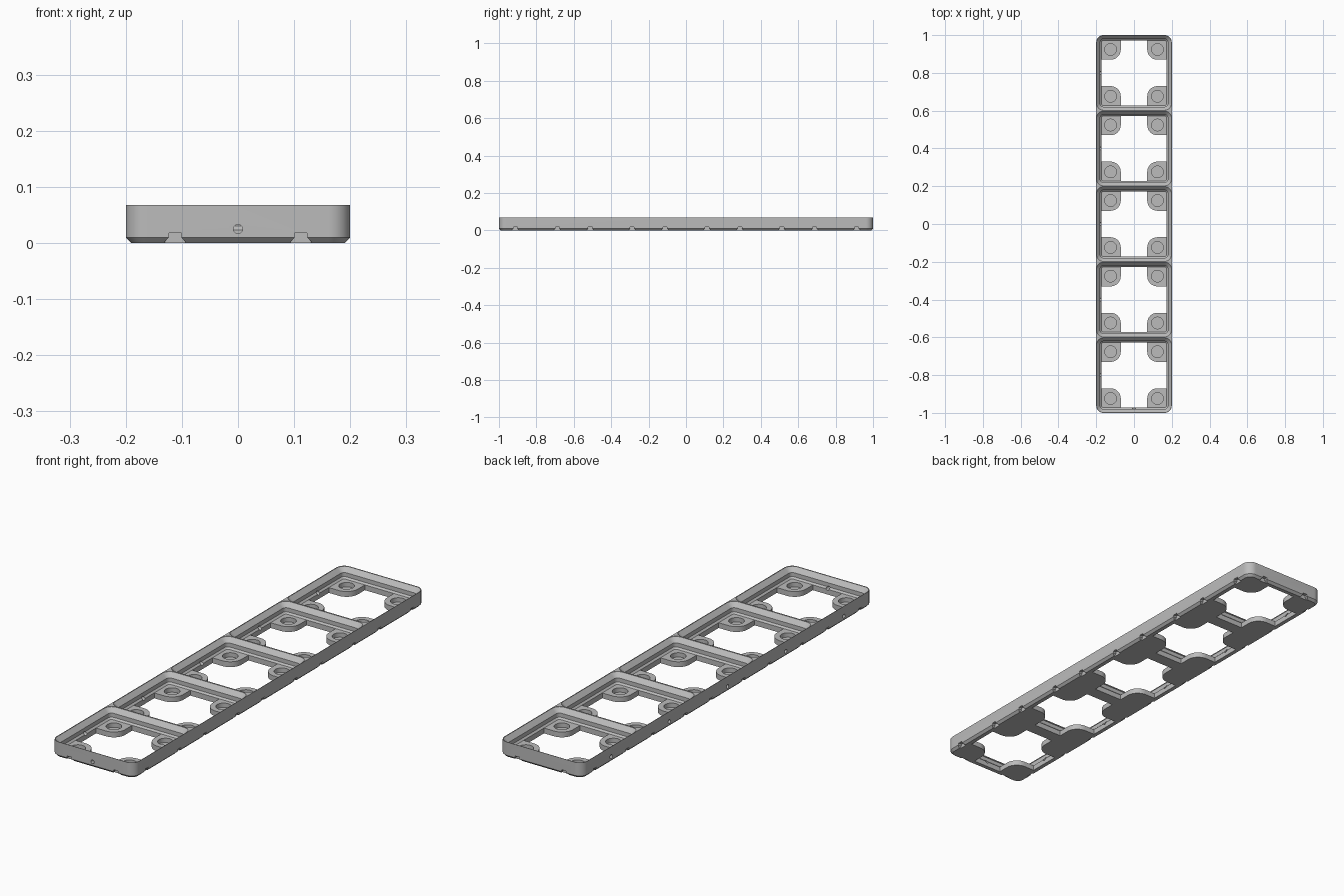
import bpy, bmesh
from math import pi, cos, sin
from mathutils import Matrix

cube = bpy.data.objects.get("Cube")
if cube:
    bpy.data.objects.remove(cube, do_unlink=True)

CELL, CELLS, TOP, PAD_TOP = 0.4, 5, 0.068, 0.023
RADIUS, MAGNET, PAD_R = 0.038, 0.124, 0.054
centres = [(i - (CELLS - 1) / 2) * CELL for i in range(CELLS)]
SIGNS = (-1, 1)

grey = bpy.data.materials.new("light grey plastic")
grey.use_nodes = True
colour = (0.5, 0.5, 0.5, 1)
grey.diffuse_color = colour
grey.node_tree.nodes["Principled BSDF"].inputs["Base Color"].default_value = colour


def rounded_rect(hx, hy, r, steps=10):
    pts = []
    for q, (sx, sy) in enumerate([(1, 1), (-1, 1), (-1, -1), (1, -1)]):
        for k in range(steps + 1):
            a = (q + k / steps) * pi / 2
            pts.append((sx * (hx - r) + r * cos(a), sy * (hy - r) + r * sin(a)))
    return pts


def loft(bm, layers, matrix=Matrix()):
    """Closed solid through a stack of (outline, height) layers."""
    rings = [[bm.verts.new(matrix @ Matrix.Translation((x, y, z)).translation)
              for x, y in outline] for outline, z in layers]
    n = len(rings[0])
    for low, high in zip(rings, rings[1:]):
        for i in range(n):
            j = (i + 1) % n
            bm.faces.new((low[i], low[j], high[j], high[i]))
    bm.faces.new(rings[0][::-1])
    bm.faces.new(rings[-1])


def finish(name, bm):
    bmesh.ops.recalc_face_normals(bm, faces=bm.faces)
    mesh = bpy.data.meshes.new(name)
    bm.to_mesh(mesh)
    bm.free()
    obj = bpy.data.objects.new(name, mesh)
    bpy.context.collection.objects.link(obj)
    return obj


def carve(target, name, bm):
    cutter = finish(name, bm)
    cutter.hide_render = True
    mod = target.modifiers.new(name, 'BOOLEAN')
    mod.operation, mod.solver, mod.object = 'DIFFERENCE', 'EXACT', cutter
    bpy.context.view_layer.objects.active = target
    bpy.ops.object.modifier_apply(modifier=mod.name)
    bpy.data.objects.remove(cutter, do_unlink=True)


# Outer block with a chamfered bottom edge
bm = bmesh.new()
half_x, half_y = CELL / 2, CELL * CELLS / 2
loft(bm, [(rounded_rect(half_x - i, half_y - i, RADIUS - i), z)
          for i, z in [(0.01, 0), (0, 0.01), (0, TOP)]])
plate = finish("grid_baseplate", bm)
plate.data.materials.append(grey)

# Stepped sockets above the pads
bm = bmesh.new()
steps = [(0.028, PAD_TOP), (0.0205, 0.03), (0.0205, 0.0475), (0.002, 0.0665), (0.002, 0.1)]
for cy in centres:
    loft(bm, [(rounded_rect(half_x - i, half_x - i, RADIUS - i), z) for i, z in steps],
         Matrix.Translation((0, cy, 0)))
carve(plate, "sockets", bm)

# Floor openings that leave a rounded pad in each corner
wall, inner = half_x - 0.028, MAGNET - PAD_R
corner = [(wall, inner)]
corner += [(MAGNET + PAD_R * cos(a), MAGNET + PAD_R * sin(a))
           for a in [-pi / 2 * (1 + k / 12) for k in range(13)]]
corner += [(inner, wall)]
opening = []
for q in range(4):
    c, s = round(cos(q * pi / 2)), round(sin(q * pi / 2))
    opening += [(c * x - s * y, s * x + c * y) for x, y in corner]
bm = bmesh.new()
for cy in centres:
    loft(bm, [(opening, -0.02), (opening, 0.028)], Matrix.Translation((0, cy, 0)))
carve(plate, "floor_openings", bm)

# Blind magnet recesses
bm = bmesh.new()
for cy in centres:
    for sx in SIGNS:
        for sy in SIGNS:
            place = Matrix.Translation((sx * MAGNET, cy + sy * MAGNET, 0.024))
            bmesh.ops.create_cone(bm, cap_ends=True, segments=40, radius1=0.031,
                                  radius2=0.031, depth=0.04, matrix=place)
carve(plate, "magnet_recesses", bm)

# Clip notches around the bottom rim
right = [(0.018, -0.01), (0.018, 0.003), (0.011, 0.01), (0.011, 0.018)]
notch = right + [(-x, z) for x, z in reversed(right)]
upright = Matrix.Rotation(pi / 2, 4, 'X')
turned = Matrix.Rotation(pi / 2, 4, 'Z') @ upright
bm = bmesh.new()
for side in SIGNS:
    for off in (-0.112, 0.112):
        loft(bm, [(notch, -0.015), (notch, 0.015)],
             Matrix.Translation((off, side * half_y, 0)) @ upright)
        for cy in centres:
            loft(bm, [(notch, -0.015), (notch, 0.015)],
                 Matrix.Translation((side * half_x, cy + off, 0)) @ turned)
carve(plate, "clip_notches", bm)

# Small round holes through the front wall and one long wall
bm = bmesh.new()
spots = [Matrix.Translation((0, -half_y, 0.025)) @ upright]
spots += [Matrix.Translation((-half_x, cy, 0.025)) @ turned for cy in centres]
for place in spots:
    bmesh.ops.create_cone(bm, cap_ends=True, segments=20, radius1=0.008,
                          radius2=0.008, depth=0.08, matrix=place)
carve(plate, "wall_holes", bm)

bpy.ops.object.select_all(action='DESELECT')
plate.select_set(True)
bpy.context.view_layer.objects.active = plate
bpy.ops.object.shade_smooth_by_angle(angle=pi / 7)
